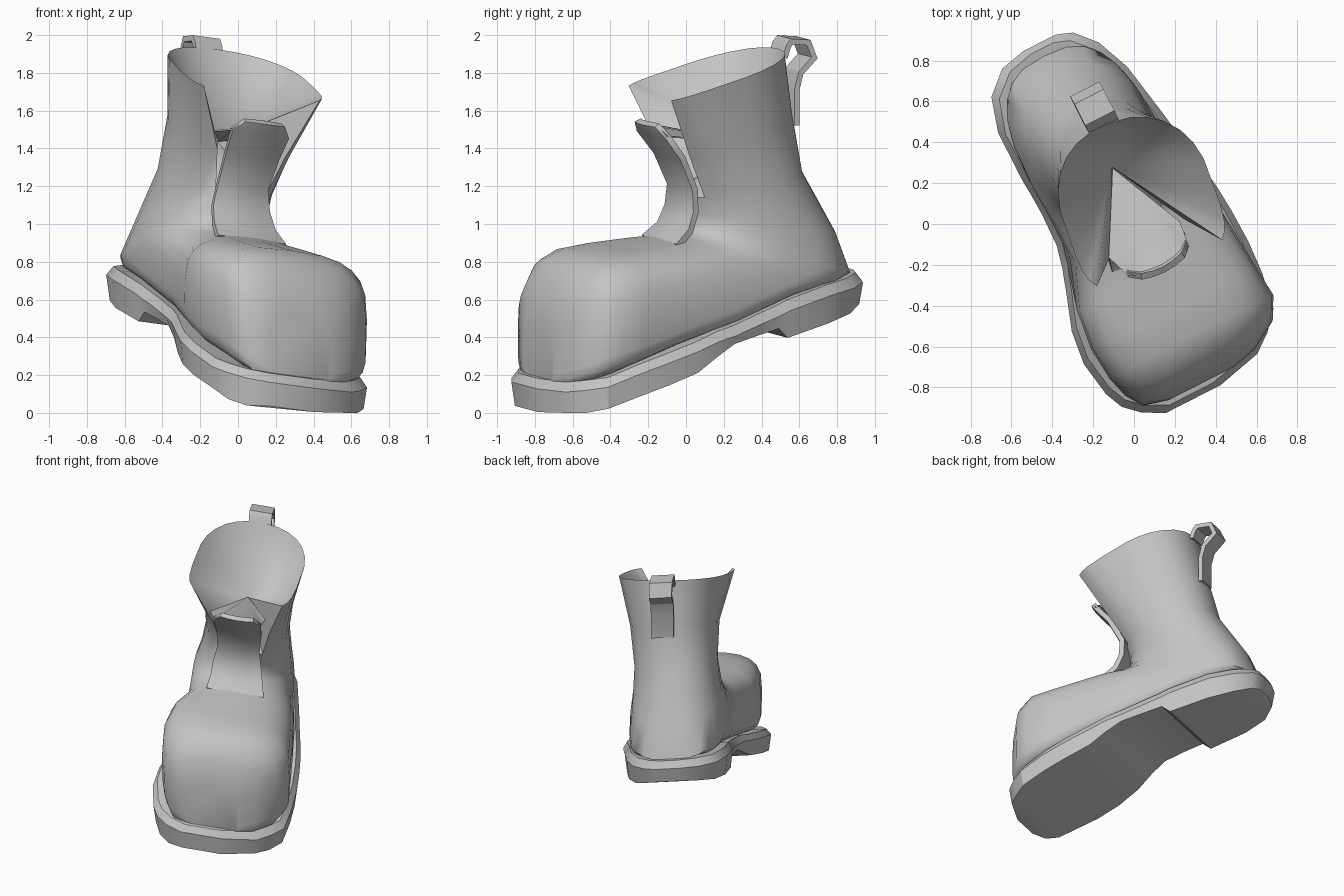
import bpy, bmesh, math
from mathutils import Vector

cube = bpy.data.objects.get("Cube")
if cube:
    bpy.data.objects.remove(cube, do_unlink=True)

YAW = math.radians(27)     # toe turned towards +x
ROLL = 0.12                # boot leans to its left
CS, SN = math.cos(YAW), math.sin(YAW)

grey = bpy.data.materials.new("plain grey")
grey.use_nodes = True
grey.diffuse_color = (0.55, 0.55, 0.55, 1)
grey.node_tree.nodes["Principled BSDF"].inputs["Base Color"].default_value = (0.55, 0.55, 0.55, 1)


def world(s, f, z):
    """Boot space (sideways, forward, up) to world space, never below the ground."""
    return Vector((CS * s + SN * f, SN * s - CS * f, max(0, z - ROLL * s)))


def finish(name, bm, angle=40, thickness=0):
    bmesh.ops.recalc_face_normals(bm, faces=bm.faces[:])
    me = bpy.data.meshes.new(name)
    bm.to_mesh(me)
    bm.free()
    ob = bpy.data.objects.new(name, me)
    bpy.context.collection.objects.link(ob)
    me.materials.append(grey)
    bpy.ops.object.select_all(action='DESELECT')
    ob.select_set(True)
    bpy.context.view_layer.objects.active = ob
    if thickness:
        mod = ob.modifiers.new("thickness", 'SOLIDIFY')
        mod.thickness = thickness
        mod.offset = 0
        mod.use_even_offset = True
        bpy.ops.object.modifier_apply(modifier=mod.name)
    bpy.ops.object.shade_smooth_by_angle(angle=math.radians(angle))


def add_row(bm, pts):
    return [bm.verts.new(world(*p)) for p in pts]


def bridge(bm, a, b, closed):
    n = len(a)
    for i in range(n if closed else n - 1):
        j = (i + 1) % n
        bm.faces.new((a[i], a[j], b[j], b[i]))


# Sole: stations of (forward, left edge, right edge, bottom, welt height)
STATIONS = [
    (-1.00, .08, -.10, .61, .765), (-.97, .16, -.23, .595, .76), (-.87, .25, -.34, .555, .74),
    (-.70, .32, -.39, .51, .71), (-.43, .37, -.39, .44, .635), (-.37, .38, -.385, .49, .61),
    (-.25, .40, -.38, .46, .57), (-.08, .43, -.385, .415, .51), (.03, .445, -.41, .35, .48),
    (.155, .455, -.45, .265, .43), (.33, .46, -.51, .20, .37), (.50, .45, -.53, .14, .31),
    (.68, .42, -.50, .07, .235), (.77, .34, -.46, .02, .21), (.84, .25, -.385, -.005, .19),
    (.895, .02, -.28, .005, .18)]
bm = bmesh.new()
rows = []
for f, l, r, zb, zw in STATIONS:
    rows.append(add_row(bm, [
        (l - .015, f * .985, zb), (l, f, zw - .05), (l - .03, f * .97, zw),
        (r + .03, f * .97, zw), (r, f, zw - .05), (r + .015, f * .985, zb)]))
for a, b in zip(rows, rows[1:]):
    bridge(bm, a, b, True)
for end in (rows[0], rows[-1]):
    bm.faces.new((end[0], end[1], end[4], end[5]))
    bm.faces.new((end[1], end[2], end[3], end[4]))
finish("sole", bm, 28)


# Upper: rings fanned from the toe, round the instep and up the shaft
def ring(inner, outer, c, hw, e_in, e_out, angles, shear=0, skew=0):
    pts = []
    for a in angles:
        u, v = math.cos(a), math.sin(a)
        e = 2 / (e_in if u > 0 else e_out)
        u = math.copysign(abs(u) ** e, u)
        v = math.copysign(abs(v) ** e, v)
        f = (inner[0] + outer[0]) / 2 + u * (inner[0] - outer[0]) / 2
        z = (inner[1] + outer[1]) / 2 + u * (inner[1] - outer[1]) / 2
        pts.append((c + hw * v - shear * f, f + skew * hw * v, z))
    return pts


N = 24
FULL = [2 * math.pi * i / N for i in range(N)]


def open_angles(start):
    return [math.radians(start + (360 - 2 * start) * i / (N - 4)) for i in range(N - 3)]


RINGS = [
    ((.845, .50), (.845, .16), -.06, .18, 3, 6),
    ((.81, .69), (.815, .16), -.055, .31, 2.7, 6),
    ((.73, .81), (.73, .19), -.015, .405, 2.9, 5.5),
    ((.62, .86), (.62, .23), .0, .45, 3.1, 5),
    ((.45, .885), (.45, .30), -.015, .45, 3.1, 6),
    ((.27, .91), (.22, .39), -.01, .43, 2.9, 6),
    ((.13, .935), (-.15, .51), .02, .37, 2.6, 6),
    ((.06, .95), (-.52, .65), -.01, .345, 2.4, 6),
    ((.03, .97), (-.80, .715), -.02, .34, 2.2, 4),
    ((.01, 1.01), (-.935, .75), -.02, .335, 2.1, 2.6),
    ((.01, 1.07), (-.85, .97), .0, .31, 2, 2.3),
    ((.02, 1.15), (-.64, 1.30), .025, .29, 2, 2.2)]
bm = bmesh.new()
rings = [add_row(bm, ring(*r, FULL)) for r in RINGS]
for a, b in zip(rings, rings[1:]):
    bridge(bm, a, b, True)
bm.faces.new(rings[0])

# Open collar with two flared flaps
ankle = rings[-1]
collar = [ankle[2:-1]]
collar.append(add_row(bm, ring((.13, 1.36), (-.565, 1.61), .04, .305, 2.6, 2.2, open_angles(34), .05, .05)))
collar.append(add_row(bm, ring((.275, 1.68), (-.495, 1.94), .055, .375, 5, 2.2, open_angles(44), .13, .12)))
for a, b in zip(collar, collar[1:]):
    bridge(bm, a, b, False)

# Funnel lining closing the inside of the shaft
apex = bm.verts.new(world(.03, -.30, 1.44))
mouth = collar[2] + [collar[1][-1]] + ankle[-2:] + ankle[:3] + [collar[1][0]]
for i, v in enumerate(mouth):
    bm.faces.new((v, mouth[(i + 1) % len(mouth)], apex))
finish("boot_upper", bm, 52)

# Tongue leaning forward out of the front gap: (forward, height, side, half width)
TONGUE = [(.17, .905, .0, .20), (.085, .98, .0, .18), (.045, 1.08, .0, .165), (.045, 1.2, .01, .145),
          (.13, 1.37, .025, .155), (.225, 1.485, .025, .165), (.265, 1.54, .03, .115)]
bm = bmesh.new()
rows = []
for f, z, c, hw in TONGUE:
    rows.append(add_row(bm, [(c + hw * v, f - .02 * v * v, z) for v in (-1, -.5, 0, .5, 1)]))
for a, b in zip(rows, rows[1:]):
    bridge(bm, a, b, False)
finish("tongue", bm, 40, .035)

# Panel running back from the tongue into the shaft, meeting both flaps
bm = bmesh.new()
panel = add_row(bm, [(.03, -.29, 1.445), (-.185, .09, 1.47), (-.14, .21, 1.485), (-.085, .245, 1.53),
                     (.145, .245, 1.53), (.19, .21, 1.485), (.205, .09, 1.48)])
for a, b in zip(panel[1:], panel[2:]):
    bm.faces.new((panel[0], a, b))
finish("inner_panel", bm, 40, .008)

# Pull loop at the back of the rim
LOOP = [(-.505, 1.90), (-.525, 1.96), (-.545, 1.985), (-.645, 1.98), (-.68, 1.90),
        (-.60, 1.82), (-.575, 1.73), (-.575, 1.54)]
bm = bmesh.new()
rows = [add_row(bm, [(.005, f, z), (.165, f, z)]) for f, z in LOOP]
for a, b in zip(rows, rows[1:]):
    bridge(bm, a, b, False)
finish("pull_loop", bm, 25, .03)
